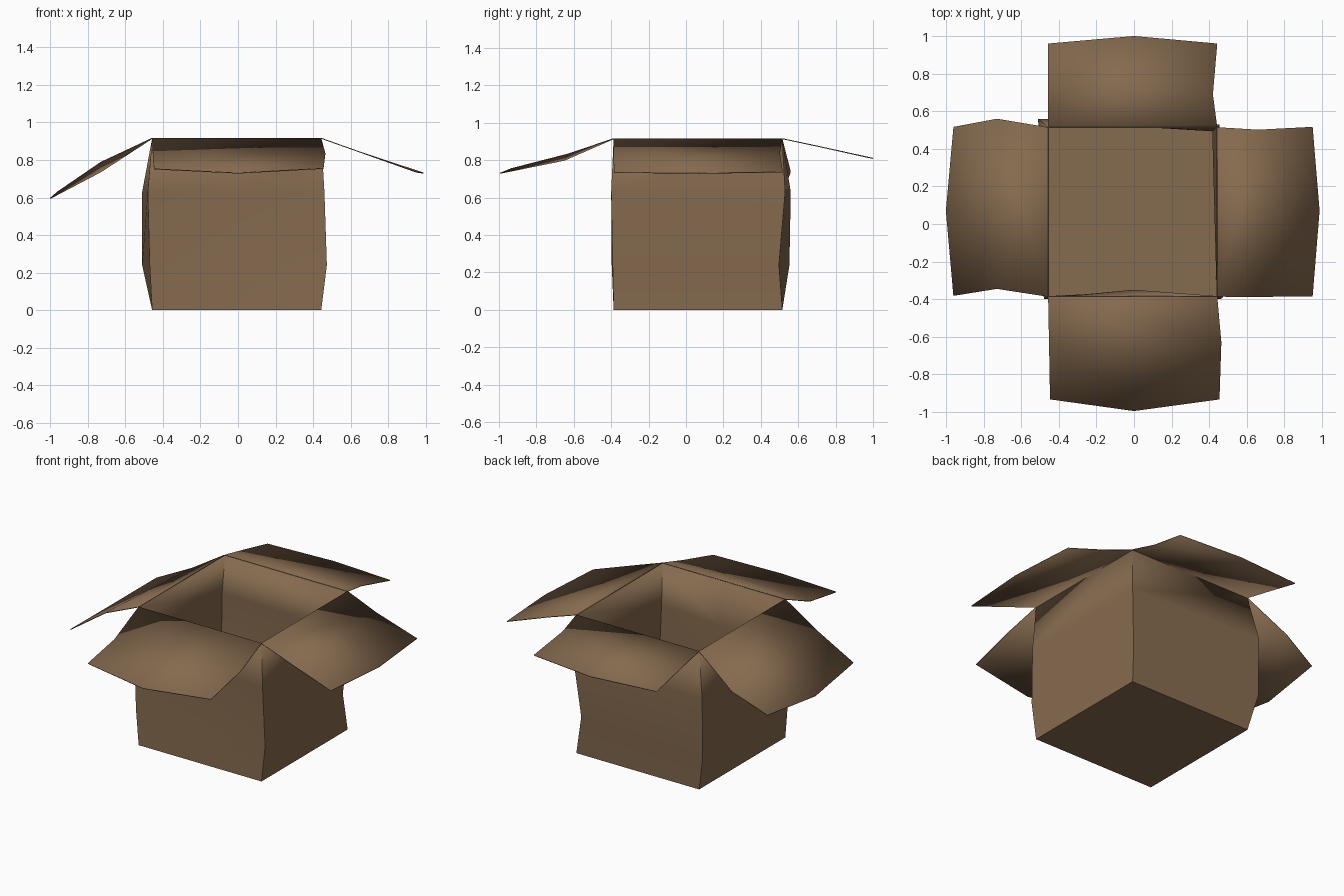
import bpy, bmesh, math

if "Cube" in bpy.data.objects:
    bpy.data.objects.remove(bpy.data.objects["Cube"])

card = bpy.data.materials.new("cardboard brown")
card.diffuse_color = (0.235, 0.145, 0.077, 1)
card.use_nodes = True
card.node_tree.nodes["Principled BSDF"].inputs["Base Color"].default_value = card.diffuse_color


def make_sheet(name, points, faces, offset):
    """Thin cardboard sheet from a few points and faces."""
    mesh = bpy.data.meshes.new(name)
    mesh.from_pydata(points, [], faces)
    bm = bmesh.new()
    bm.from_mesh(mesh)
    bmesh.ops.recalc_face_normals(bm, faces=bm.faces)
    bm.to_mesh(mesh)
    bm.free()
    mesh.materials.append(card)
    ob = bpy.data.objects.new(name, mesh)
    bpy.context.collection.objects.link(ob)
    sol = ob.modifiers.new("thickness", "SOLIDIFY")
    sol.thickness = 0.005
    sol.offset = offset
    bpy.ops.object.select_all(action="DESELECT")
    ob.select_set(True)
    bpy.context.view_layer.objects.active = ob
    bpy.ops.object.shade_smooth_by_angle(angle=math.radians(30))
    return ob


# Box body: rings of (front left, front right, back right, back left) corners
L, R, F, B, TOP = -0.457, 0.443, -0.387, 0.515, 0.915
rings = [
    (0.00, [(L, F), (R, F), (R, B), (L, B)], F),
    (0.24, [(-0.47, -0.397), (0.473, -0.392), (0.42, 0.497), (-0.51, 0.553)], -0.365),
    (0.63, [(-0.48, -0.40), (0.46, -0.40), (0.455, 0.53), (-0.51, 0.56)], -0.355),
    (TOP, [(L, F), (R, F), (R, B), (L, B)], F),
]
verts, faces = [], []
for z, (fl, fr, br, bl), mid in rings:
    verts += [(*fl, z), (0, mid, z), (*fr, z), (*br, z), (*bl, z)]
for r in range(3):
    for i in range(5):
        a, b = r * 5 + i, r * 5 + (i + 1) % 5
        faces.append((a, b, b + 5, a + 5))
faces.append((4, 3, 2, 1, 0))
make_sheet("box_body", verts, faces, -1)

# Flaps: hinge pair, bent middle pair, pointed outer edge
flaps = {
    "front_flap": [(L, F, TOP), (R, F, TOP), (-0.452, -0.65, 0.80), (0.465, -0.63, 0.833),
                   (-0.447, -0.933, 0.752), (0, -0.995, 0.73), (0.455, -0.933, 0.755)],
    "back_flap": [(L, B, TOP), (R, B, TOP), (-0.457, 0.74, 0.867), (0.42, 0.69, 0.878),
                  (-0.457, 0.96, 0.818), (0, 1.0, 0.81), (0.443, 0.96, 0.818)],
    "left_flap": [(L, F, TOP), (L, B, TOP), (-0.73, -0.345, 0.787), (-0.73, 0.56, 0.737),
                  (-0.96, -0.382, 0.63), (-1.0, 0.07, 0.595), (-0.96, 0.517, 0.627)],
    "right_flap": [(R, F, TOP), (R, B, TOP), (0.66, -0.388, 0.838), (0.66, 0.502, 0.838),
                   (0.95, -0.385, 0.735), (0.987, 0.07, 0.73), (0.95, 0.517, 0.737)],
}
for name, pts in flaps.items():
    make_sheet(name, pts, [(0, 1, 3, 2), (2, 3, 5), (2, 5, 4), (3, 6, 5)], 0)
